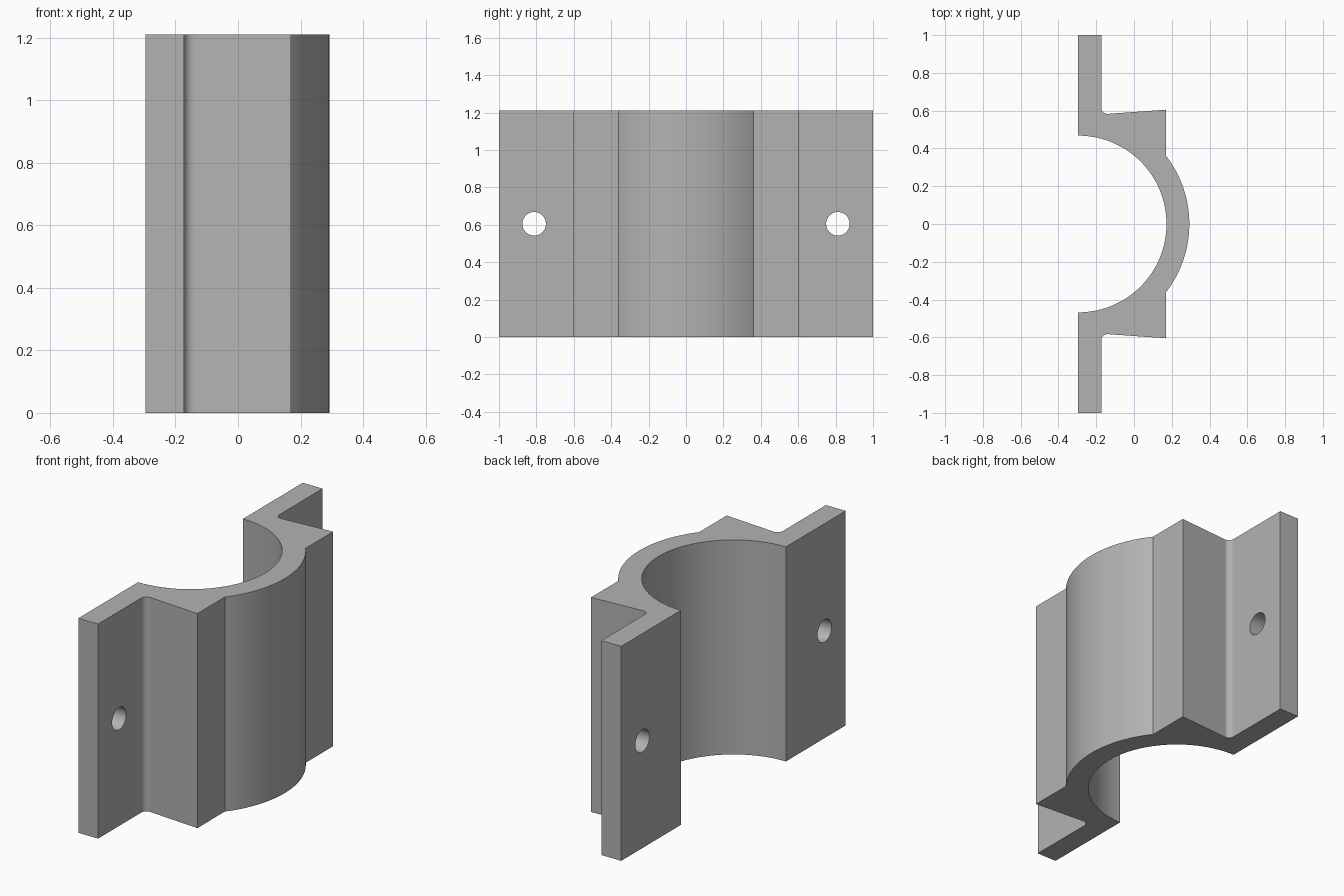
import bpy
import bmesh
from math import cos, sin, pi, acos, radians
from mathutils import Vector

cube = bpy.data.objects.get("Cube")
if cube:
    bpy.data.objects.remove(cube, do_unlink=True)

HEIGHT = 1.21
BACK = -0.296          # mounting plane, also the bore centre
PLATE = -0.173         # outer face of the flanges
SHOULDER = 0.17        # outer face of the shoulder blocks
R_IN, R_OUT = 0.468, 0.589
FILLET = 0.032

grey = bpy.data.materials.new("plain grey")
grey.use_nodes = True
colour = (0.45, 0.45, 0.45, 1)
grey.diffuse_color = colour
grey.node_tree.nodes["Principled BSDF"].inputs["Base Color"].default_value = colour


def arc(cx, cy, r, start, end, steps):
    angles = [start + (end - start) * i / steps for i in range(steps + 1)]
    return [(cx + r * cos(a), cy + r * sin(a)) for a in angles]


# Half of the clamp outline, from the outer crown round to the flange foot
crown_angle = acos((SHOULDER - BACK) / R_OUT)
half = arc(BACK, 0, R_OUT, 0, crown_angle, 16)
half.append((SHOULDER, 0.605))
half += arc(PLATE + FILLET, 0.615, FILLET, radians(274), pi, 8)
half += [(PLATE, 1), (BACK, 1)]
half += arc(BACK, 0, R_IN, pi / 2, 0, 36)

# Mirror the half outline and extrude it to full height
outline = half + [(x, -y) for x, y in reversed(half[1:-1])]
# the two crown points join the halves, so start the loop on the bore
bm = bmesh.new()
lower = [(x, -y) for x, y in half]
loop = half[1:] + list(reversed(lower))[1:]
base = bm.faces.new([bm.verts.new((x, y, 0)) for x, y in loop])
top = bmesh.ops.extrude_face_region(bm, geom=[base])["geom"]
bmesh.ops.translate(bm, vec=Vector((0, 0, HEIGHT)),
                    verts=[g for g in top if isinstance(g, bmesh.types.BMVert)])
bmesh.ops.recalc_face_normals(bm, faces=bm.faces)
mesh = bpy.data.meshes.new("half_clamp")
bm.to_mesh(mesh)
bm.free()
mesh.materials.append(grey)
clamp = bpy.data.objects.new("half_clamp", mesh)
bpy.context.collection.objects.link(clamp)

# Screw hole through each flange
for side in (-1, 1):
    bpy.ops.mesh.primitive_cylinder_add(
        vertices=40, radius=0.063, depth=0.4, rotation=(0, pi / 2, 0),
        location=((BACK + PLATE) / 2, side * 0.812, HEIGHT / 2))
    cutter = bpy.context.object
    cutter.name = "hole_cutter"
    cutter.hide_render = True
    cutter.data.materials.append(grey)
    cut = clamp.modifiers.new("screw_hole", 'BOOLEAN')
    cut.operation = 'DIFFERENCE'
    cut.solver = 'EXACT'
    cut.object = cutter
    bpy.context.view_layer.objects.active = clamp
    bpy.ops.object.modifier_apply(modifier=cut.name)
    bpy.data.objects.remove(cutter, do_unlink=True)

# Smooth curved walls, crisp edges, flat planes
bpy.ops.object.select_all(action='DESELECT')
clamp.select_set(True)
bpy.context.view_layer.objects.active = clamp
bpy.ops.object.shade_smooth_by_angle(angle=radians(25))
weighted = clamp.modifiers.new("flat_planes", 'WEIGHTED_NORMAL')
weighted.keep_sharp = True
